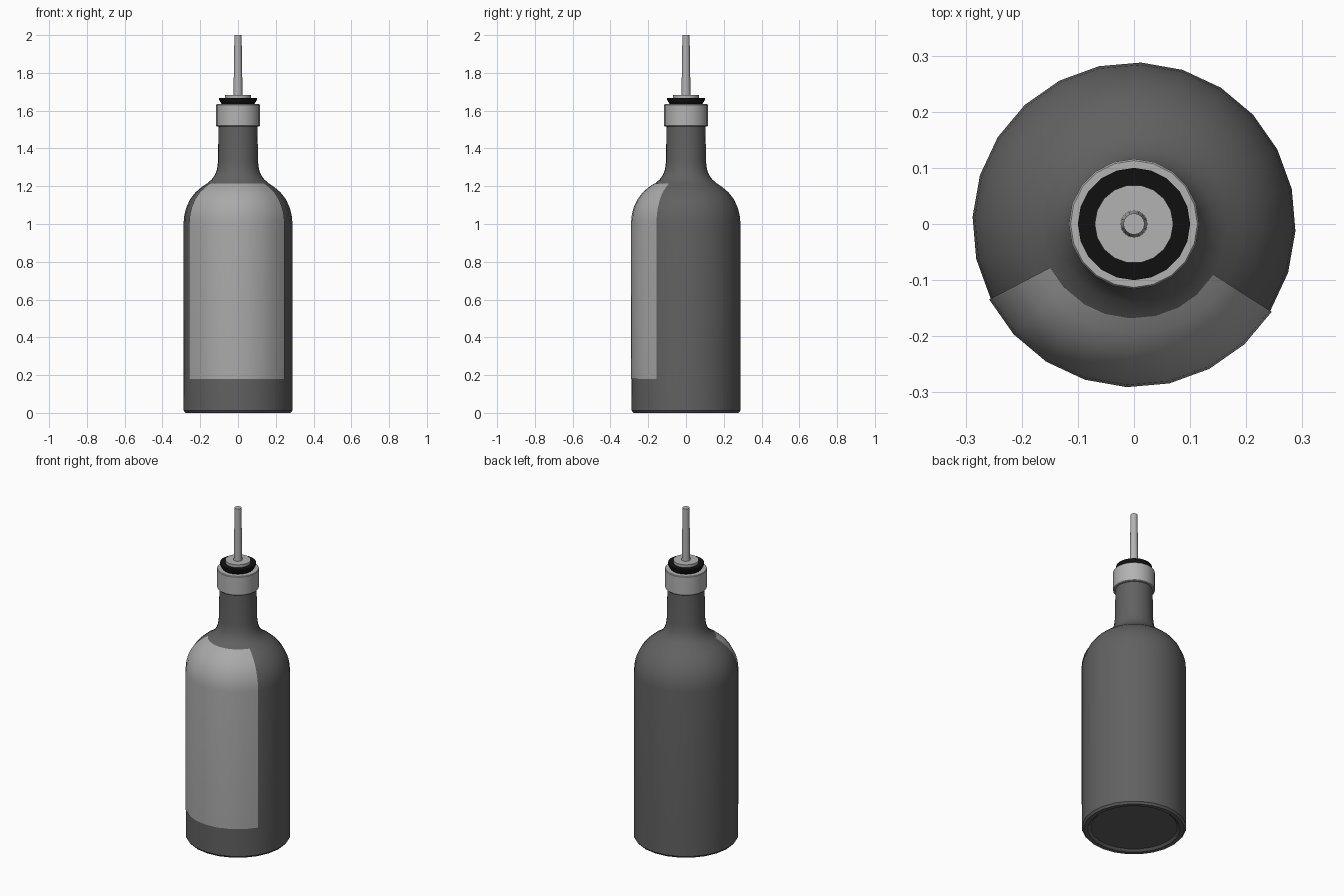
import bpy, bmesh, math

if "Cube" in bpy.data.objects:
    bpy.data.objects.remove(bpy.data.objects["Cube"])

PHASE = math.radians(-2.5)


def material(name, value):
    m = bpy.data.materials.new(name)
    m.diffuse_color = (value, value, value, 1)
    m.use_nodes = True
    m.node_tree.nodes["Principled BSDF"].inputs["Base Color"].default_value = m.diffuse_color
    return m


def lathe(name, profile, mat, sides=24, start=0, count=None, phase=0.0, angle=35):
    """Revolve (radius, z) points; a zero radius closes the end."""
    full = count is None
    n = sides if full else count + 1
    bm = bmesh.new()
    rings = []
    for r, z in profile:
        if r == 0:
            rings.append([bm.verts.new((0, 0, z))] * n)
        else:
            angs = [phase + math.tau * (start + i) / sides for i in range(n)]
            rings.append([bm.verts.new((r * math.cos(a), r * math.sin(a), z)) for a in angs])
    for a, b in zip(rings, rings[1:]):
        for i in range(n if full else n - 1):
            j = (i + 1) % n
            quad = list(dict.fromkeys((a[i], a[j], b[j], b[i])))
            bm.faces.new(quad)
    me = bpy.data.meshes.new(name)
    bm.to_mesh(me)
    bm.free()
    me.materials.append(mat)
    ob = bpy.data.objects.new(name, me)
    bpy.context.collection.objects.link(ob)
    bpy.ops.object.select_all(action='DESELECT')
    ob.select_set(True)
    bpy.context.view_layer.objects.active = ob
    bpy.ops.object.shade_smooth_by_angle(angle=math.radians(angle))
    return ob


glass = material("dark_glass", 0.12)
paper = material("label_paper", 0.4)
metal = material("metal", 0.45)
rubber = material("black_rubber", 0.005)

# Bottle with slightly recessed base, rounded shoulder and straight neck
shoulder = [(0.288, 1.01), (0.284, 1.05), (0.273, 1.09), (0.254, 1.13),
            (0.226, 1.167), (0.193, 1.195), (0.165, 1.214)]
body = [(0, 0.012), (0.24, 0.012), (0.255, 0.0), (0.278, 0.0), (0.288, 0.012)]
neck = [(0.14, 1.235), (0.122, 1.26), (0.111, 1.29), (0.106, 1.33), (0.103, 1.54), (0, 1.54)]
lathe("bottle", body + shoulder + neck, glass, phase=PHASE)

# Label wrapping a third of the front and running up the shoulder
label = [(r + 0.003, z + 0.001) for r, z in [(0.288, 0.178)] + shoulder]
lathe("label", label, paper, start=14, count=8, phase=PHASE)

# Collar around the mouth
lathe("collar", [(0.1, 1.517), (0.112, 1.517), (0.116, 1.521), (0.116, 1.63),
                 (0.113, 1.634), (0, 1.634)], metal, sides=20)

# Rubber stopper flaring upward
lathe("stopper", [(0, 1.632), (0.085, 1.632), (0.1, 1.657), (0.1, 1.667), (0, 1.667)],
      rubber, sides=20)

# Pourer flange and tapered spout
lathe("pourer_flange", [(0, 1.665), (0.07, 1.665), (0.07, 1.684), (0, 1.684)], metal, sides=18)
lathe("pourer_spout", [(0, 1.68), (0.024, 1.68), (0.019, 2.0), (0, 2.0)], metal, sides=16)
